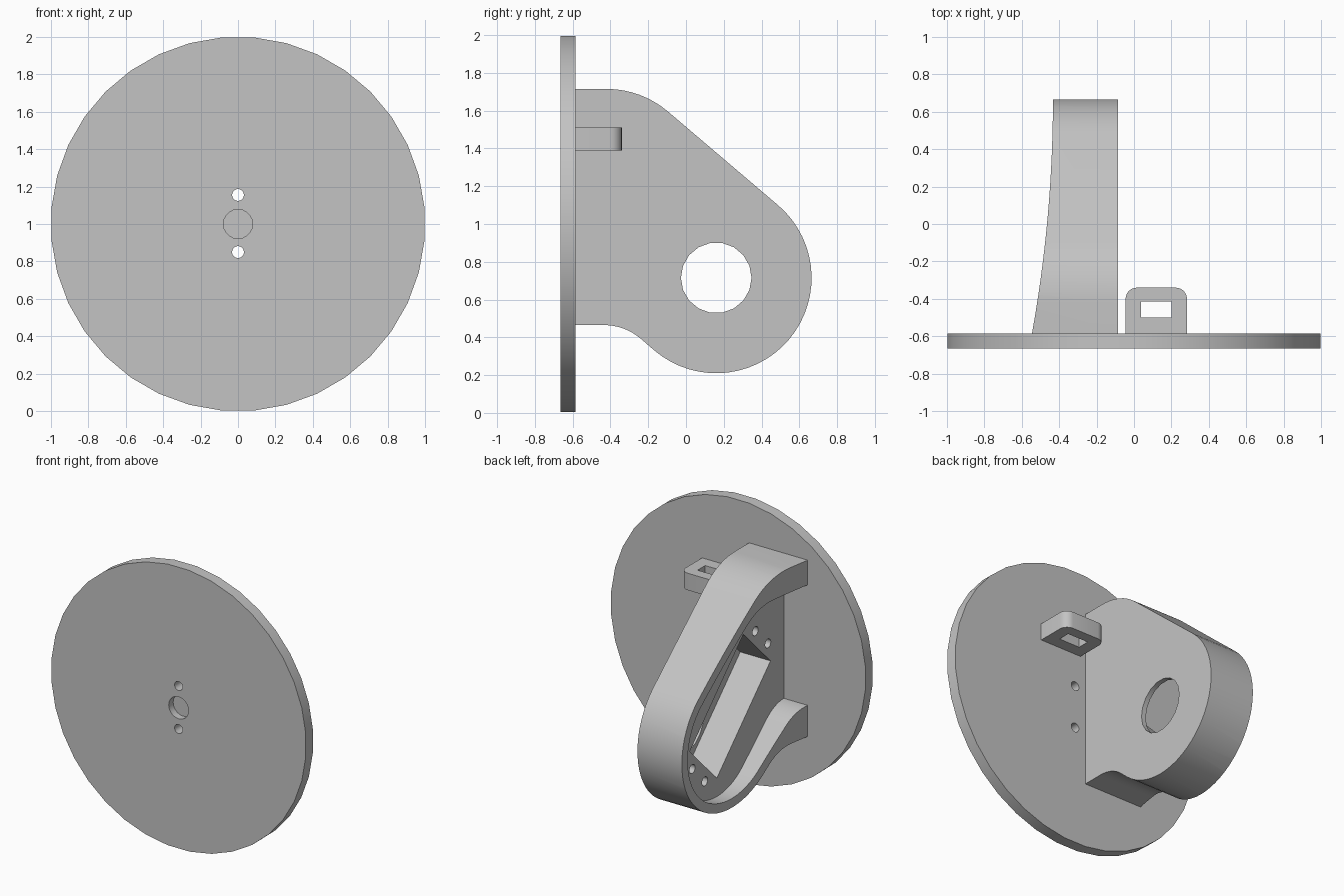
import bpy, bmesh
from math import cos, sin, pi, radians
from mathutils import Matrix, Vector

cube = bpy.data.objects.get("Cube")
if cube:
    bpy.data.objects.remove(cube, do_unlink=True)

grey = bpy.data.materials.new("plain grey")
grey.use_nodes = True
grey.diffuse_color = (0.55, 0.55, 0.55, 1)
grey.node_tree.nodes["Principled BSDF"].inputs["Base Color"].default_value = grey.diffuse_color


def arc(cx, cy, r, start, end, steps):
    """Points along a circular arc, angles in degrees."""
    angles = [radians(start + (end - start) * i / steps) for i in range(steps + 1)]
    return [(cx + r * cos(a), cy + r * sin(a)) for a in angles]


def circle(cx, cy, r, sides, turn=0):
    return arc(cx, cy, r, turn, turn + 360, sides)[:-1]


def prism(name, points, axis, low, high):
    """Extrude a flat outline along x, y or z."""
    place = {"x": lambda a, b, d: (d, a, b),
             "y": lambda a, b, d: (a, d, b),
             "z": lambda a, b, d: (a, b, d)}[axis]
    bm = bmesh.new()
    face = bm.faces.new([bm.verts.new(place(a, b, low)) for a, b in points])
    grown = bmesh.ops.extrude_face_region(bm, geom=[face])["geom"]
    offset = Vector(place(0, 0, high - low))
    bmesh.ops.translate(bm, vec=offset, verts=[g for g in grown if isinstance(g, bmesh.types.BMVert)])
    bmesh.ops.recalc_face_normals(bm, faces=bm.faces)
    mesh = bpy.data.meshes.new(name)
    bm.to_mesh(mesh)
    bm.free()
    mesh.materials.append(grey)
    obj = bpy.data.objects.new(name, mesh)
    bpy.context.collection.objects.link(obj)
    return obj


def cut(target, *prism_args):
    """Subtract a prism from a part, then drop the cutter."""
    cutter = prism("cutter", *prism_args)
    cutter.hide_render = True
    mod = target.modifiers.new("cut", "BOOLEAN")
    mod.object, mod.operation, mod.solver = cutter, "DIFFERENCE", "EXACT"
    bpy.context.view_layer.objects.active = target
    bpy.ops.object.modifier_apply(modifier=mod.name)
    bpy.data.objects.remove(cutter, do_unlink=True)


# Round face plate with two through holes and a shallow centre recess
FRONT, BACK = -0.665, -0.585
plate = prism("face_plate", circle(0, 1, 1, 36, 5), "y", FRONT, BACK)
for z in (0.85, 1.155):
    cut(plate, circle(0, z, 0.032, 16), "y", FRONT - 0.1, BACK + 0.1)
cut(plate, circle(0, 1, 0.078, 20), "y", FRONT - 0.1, FRONT + 0.05)

# Motor housing: side outline, straight flanks leaning at a fixed angle
LEAN = 49.5
SHAFT = (0.16, 0.715)
outline = ([(BACK, 1.715)] + arc(-0.42, 1.215, 0.5, 90, LEAN, 8)
           + arc(*SHAFT, 0.505, LEAN, LEAN - 180, 30)
           + arc(-0.435, 0.165, 0.3, LEAN, 90, 8) + [(BACK, 0.465)])
housing = prism("motor_housing", outline, "x", -0.6, -0.085)

# Curved open side of the housing
sweep = [(-0.433 - 0.112 * ((0.665 - y) / 1.25) ** 2, y)
         for y in (BACK - 0.05 + 1.35 * i / 16 for i in range(17))]
cut(housing, sweep + [(-0.8, 0.8), (-0.8, -0.7)], "z", 0, 2)

# Cavity inside the walls, open towards the plate
FLOOR = -0.357
cavity = ([(BACK - 0.1, 1.54)] + arc(-0.275, 1.14, 0.4, 90, LEAN, 8)
          + arc(*SHAFT, 0.44, LEAN, LEAN - 180, 30)
          + arc(-0.59, 0.386, 0.3, LEAN, 90, 8) + [(BACK - 0.1, 0.686)])
cut(housing, cavity, "x", -0.8, FLOOR)


# Slanted motor pocket, screw holes and shaft opening
def slanted(u, v):
    """Position along and across the pocket."""
    p = Matrix.Rotation(-pi / 4, 2) @ Vector((u, v))
    return 0.016 + p.x, 0.859 + p.y


pocket = [slanted(u, v) for u, v in ((-0.425, -0.215), (0.425, -0.215), (0.425, 0.215), (-0.425, 0.215))]
cut(housing, pocket, "x", FLOOR - 0.05, -0.12)
cut(housing, circle(*SHAFT, 0.187, 18), "x", -0.25, 0)
for u in (-0.5, 0.5):
    for v in (-0.1, 0.1):
        cut(housing, circle(*slanted(u, v), 0.032, 14), "x", FLOOR - 0.05, -0.15)

# Small loop beside the housing
loop = prism("cable_loop", [(-0.045, BACK)] + arc(0.015, -0.4, 0.06, 180, 90, 6)
             + arc(0.223, -0.4, 0.06, 90, 0, 6) + [(0.283, BACK)], "z", 1.39, 1.51)
cut(loop, [(0.038, -0.5), (0.2, -0.5), (0.2, -0.415), (0.038, -0.415)], "z", 1.3, 1.6)

# Smooth curved faces, keep edges sharp
for obj in (plate, housing, loop):
    bpy.ops.object.select_all(action="DESELECT")
    obj.select_set(True)
    bpy.context.view_layer.objects.active = obj
    bpy.ops.object.shade_smooth_by_angle(angle=radians(30))
